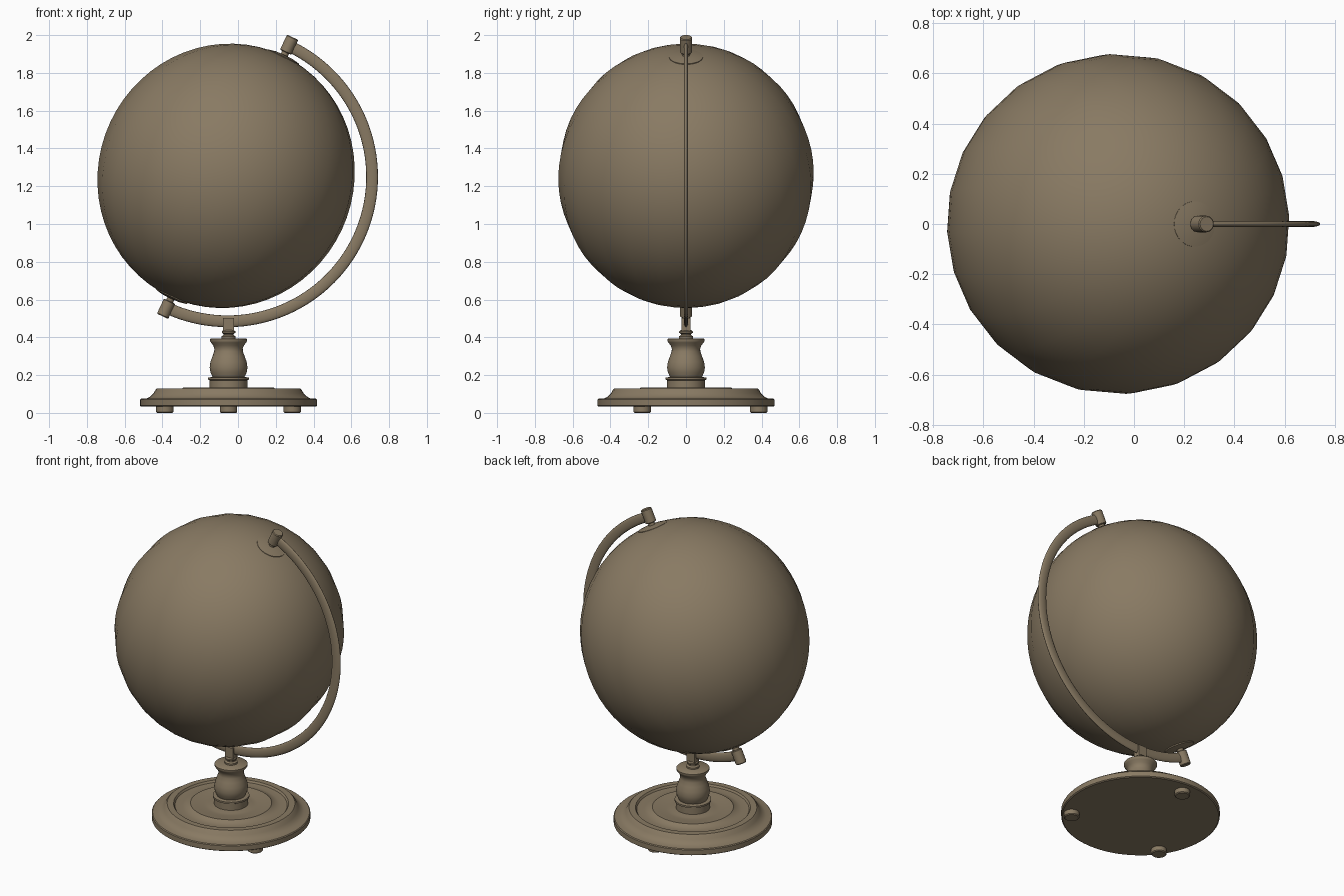
import bpy, bmesh, math
from mathutils import Matrix, Vector

if "Cube" in bpy.data.objects:
    bpy.data.objects.remove(bpy.data.objects["Cube"])

TILT = math.radians(25)
CX = -0.05                                  # stand axis
ARC_C = Vector((-0.055, 0, 1.25))           # centre of the meridian arm
ARC_R = 0.765

brown = bpy.data.materials.new("antique brown")
brown.diffuse_color = (0.25, 0.195, 0.125, 1)
brown.use_nodes = True
brown.node_tree.nodes["Principled BSDF"].inputs["Base Color"].default_value = brown.diffuse_color


def finish(bm, name, matrix=None, angle=35):
    bmesh.ops.recalc_face_normals(bm, faces=bm.faces)
    if matrix:
        bm.transform(matrix)
    me = bpy.data.meshes.new(name)
    bm.to_mesh(me)
    bm.free()
    ob = bpy.data.objects.new(name, me)
    bpy.context.collection.objects.link(ob)
    me.materials.append(brown)
    bpy.ops.object.select_all(action='DESELECT')
    ob.select_set(True)
    bpy.context.view_layer.objects.active = ob
    bpy.ops.object.shade_smooth_by_angle(angle=math.radians(angle))
    return ob


def lathe(name, profile, matrix=None, sides=48, angle=35):
    """Revolve (radius, height) points round z; radius 0 closes the end."""
    bm = bmesh.new()
    rings = []
    for r, z in profile:
        if r == 0:
            rings.append([bm.verts.new((0, 0, z))] * sides)
        else:
            rings.append([bm.verts.new((r * math.cos(2 * math.pi * i / sides),
                                        r * math.sin(2 * math.pi * i / sides), z))
                          for i in range(sides)])
    for a, b in zip(rings, rings[1:]):
        for i in range(sides):
            j = (i + 1) % sides
            vs = list(dict.fromkeys((a[i], a[j], b[j], b[i])))
            bm.faces.new(vs)
    return finish(bm, name, matrix, angle)


stand = Matrix.Translation((CX, 0, 0))
tilt = Matrix.Rotation(TILT, 4, 'Y')
axis = Matrix.Translation(ARC_C) @ tilt

# Globe, slightly taller along its tilted axis
bm = bmesh.new()
bmesh.ops.create_uvsphere(bm, u_segments=24, v_segments=32, radius=1)
finish(bm, "globe", Matrix.Translation((-0.063, 0, 1.255)) @ tilt
       @ Matrix.Rotation(math.radians(3), 4, 'Z')
       @ Matrix.Diagonal((0.677, 0.677, 0.705, 1)), 60)

# Pole fittings, the same at both ends of the axis
for end, m in (("top", axis), ("bottom", axis @ Matrix.Rotation(math.pi, 4, 'X'))):
    lathe(end + "_pole_disc", [(0, 0.68), (0.09, 0.69), (0.09, 0.702),
                               (0.05, 0.71), (0, 0.712)], m, 32)
    lathe(end + "_pole_pin", [(0, 0.70), (0.02, 0.70), (0.02, 0.735), (0, 0.735)], m, 24)
    lathe(end + "_pole_cap", [(0, 0.727), (0.029, 0.727), (0.033, 0.731), (0.033, 0.81),
                              (0.029, 0.815), (0, 0.815)], m, 24)

# Half-circle meridian arm with an oval section
bm = bmesh.new()
steps, sides = 64, 16
rings = []
for s in range(steps + 1):
    t = math.radians(-115 + 180 * s / steps)
    ring = []
    for k in range(sides):
        a = 2 * math.pi * k / sides
        r = ARC_R + 0.031 * math.cos(a)
        ring.append(bm.verts.new(ARC_C + Vector((r * math.cos(t), 0.0115 * math.sin(a),
                                                 r * math.sin(t)))))
    rings.append(ring)
for a, b in zip(rings, rings[1:]):
    for k in range(sides):
        j = (k + 1) % sides
        bm.faces.new((a[k], a[j], b[j], b[k]))
bm.faces.new(rings[0])
bm.faces.new(rings[-1])
finish(bm, "meridian_arm", None, 60)

# Clamp block holding the arm
bm = bmesh.new()
bmesh.ops.create_cube(bm, size=1)
finish(bm, "arm_clamp", Matrix.Translation((CX, 0, 0.468))
       @ Matrix.Diagonal((0.058, 0.046, 0.07, 1)))

# Small turned collar under the clamp
lathe("collar", [(0, 0.385), (0.038, 0.385), (0.038, 0.405), (0.027, 0.412),
                 (0.027, 0.418), (0.036, 0.424), (0.036, 0.432), (0.028, 0.438),
                 (0, 0.438)], stand, 32)

# Turned column
lathe("column", [(0, 0.115), (0.1, 0.115), (0.1, 0.172), (0.108, 0.176), (0.108, 0.187),
                 (0.085, 0.19), (0.087, 0.195), (0.096, 0.215), (0.1, 0.24), (0.096, 0.27),
                 (0.085, 0.3), (0.076, 0.325), (0.075, 0.34), (0.081, 0.357),
                 (0.093, 0.372), (0.098, 0.38), (0.098, 0.39), (0.092, 0.395),
                 (0, 0.395)], stand, 48, 40)

# Round moulded base with a shallow dished top
lathe("base", [(0, 0.033), (0.462, 0.033), (0.469, 0.038), (0.469, 0.07), (0.464, 0.075),
               (0.432, 0.077), (0.412, 0.088), (0.397, 0.104), (0.388, 0.12),
               (0.378, 0.13), (0.34, 0.13), (0.332, 0.118), (0.29, 0.114),
               (0.255, 0.122), (0.24, 0.134), (0.2, 0.13), (0.16, 0.124),
               (0.13, 0.124), (0.105, 0.13), (0, 0.13)], stand, 64)

# Three feet
for i, (x, y) in enumerate([(-0.337, -0.232), (0.337, -0.232), (0, 0.385)]):
    lathe("foot_%d" % (i + 1), [(0, 0), (0.04, 0), (0.046, 0.005), (0.046, 0.036), (0, 0.036)],
          Matrix.Translation((CX + x, y, 0)), 24)
